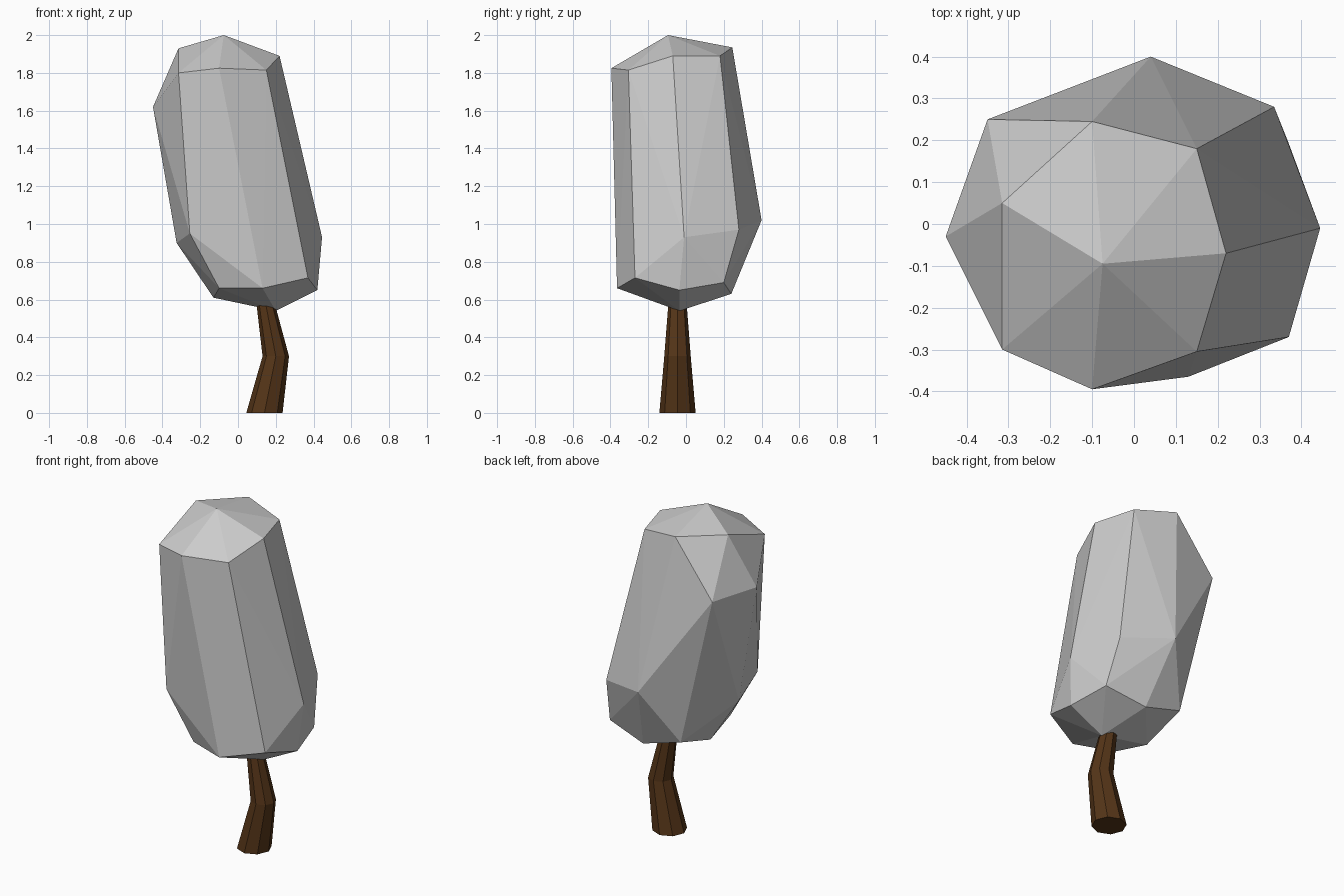
import bpy, bmesh
from math import cos, sin, tau

if "Cube" in bpy.data.objects:
    bpy.data.objects.remove(bpy.data.objects["Cube"])


def make_object(name, bm):
    bmesh.ops.recalc_face_normals(bm, faces=bm.faces)
    mesh = bpy.data.meshes.new(name)
    bm.to_mesh(mesh)
    bm.free()
    obj = bpy.data.objects.new(name, mesh)
    bpy.context.collection.objects.link(obj)
    return obj


# Crown: faceted, leaning block wrapped around its corner points
crown_corners = [
    # top facets
    (-0.075, -0.095, 2.0), (-0.315, 0.05, 1.93), (-0.10, 0.245, 1.935),
    (0.15, 0.18, 1.89), (0.22, -0.07, 1.89),
    # upper shoulder
    (0.15, -0.305, 1.815), (-0.10, -0.395, 1.825), (-0.315, -0.30, 1.80),
    (-0.45, -0.03, 1.62), (-0.35, 0.25, 1.61),
    # lower sides
    (0.04, 0.40, 1.02), (0.335, 0.28, 0.97), (0.445, -0.01, 0.93),
    (0.37, -0.27, 0.715), (0.13, -0.365, 0.66), (-0.255, -0.317, 0.95),
    (-0.325, -0.04, 0.90),
    # bottom facets
    (-0.129, 0.235, 0.70), (0.118, 0.24, 0.63), (0.367, 0.20, 0.69),
    (0.42, -0.035, 0.65), (0.20, -0.035, 0.54), (-0.10, -0.28, 0.66),
    (-0.13, -0.047, 0.61),
]
bm = bmesh.new()
for corner in crown_corners:
    bm.verts.new(corner)
bmesh.ops.convex_hull(bm, input=bm.verts)
make_object("crown", bm)

# Trunk: bent, tapering eight-sided tube (x, z, radius), ending inside the crown
SIDES = 8
trunk_path = [(0.14, 0.0, 0.096), (0.20, 0.30, 0.07), (0.14, 0.61, 0.046)]
bm = bmesh.new()
rings = [[bm.verts.new((x + r * cos(tau * i / SIDES), -0.045 + r * sin(tau * i / SIDES), z))
          for i in range(SIDES)] for x, z, r in trunk_path]
for low, high in zip(rings, rings[1:]):
    for i in range(SIDES):
        j = (i + 1) % SIDES
        bm.faces.new((low[i], low[j], high[j], high[i]))
bm.faces.new(rings[0][::-1])
bm.faces.new(rings[-1])
trunk = make_object("trunk", bm)

bark = bpy.data.materials.new("bark")
bark.diffuse_color = (0.09, 0.035, 0.009, 1)
bark.use_nodes = True
bark.node_tree.nodes["Principled BSDF"].inputs["Base Color"].default_value = bark.diffuse_color
trunk.data.materials.append(bark)
